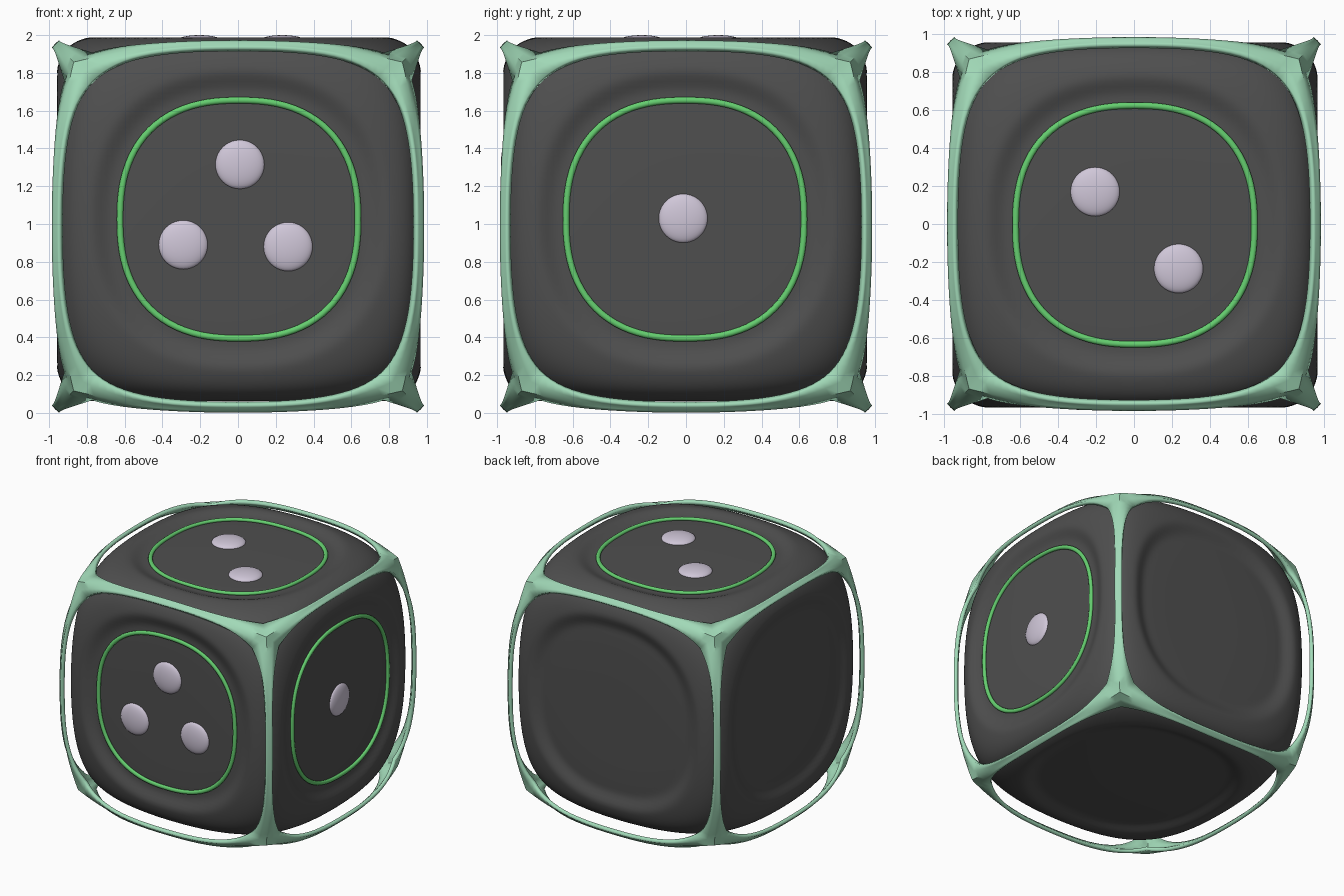
import bpy, bmesh, math
from mathutils import Vector, Matrix

if "Cube" in bpy.data.objects:
    bpy.data.objects.remove(bpy.data.objects["Cube"])

CENTRE = Vector((0.005, -0.005, 1.025))   # dark body centre
FRAME_CENTRE = Vector((0, 0, 0.987))      # cage centre
DISH_LEVEL = 0.943                        # distance of dished faces from body centre


def material(name, rgb):
    m = bpy.data.materials.new(name)
    m.diffuse_color = (*rgb, 1)
    m.use_nodes = True
    m.node_tree.nodes["Principled BSDF"].inputs["Base Color"].default_value = m.diffuse_color
    return m


charcoal = material("charcoal", (0.078, 0.078, 0.078))
mint = material("mint green", (0.36, 0.70, 0.48))
bright_green = material("bright green", (0.13, 0.62, 0.16))
lilac = material("pale lilac", (0.63, 0.57, 0.69))


def finish(bm, name, mat, angle=60):
    bmesh.ops.recalc_face_normals(bm, faces=bm.faces)
    mesh = bpy.data.meshes.new(name)
    bm.to_mesh(mesh)
    bm.free()
    mesh.materials.append(mat)
    ob = bpy.data.objects.new(name, mesh)
    bpy.context.collection.objects.link(ob)
    bpy.ops.object.select_all(action='DESELECT')
    ob.select_set(True)
    bpy.context.view_layer.objects.active = ob
    bpy.ops.object.shade_smooth_by_angle(angle=math.radians(angle))
    return ob


def basis(u, v, n):
    return Matrix((u, v, n)).transposed()


# Face axes: local u, v and outward normal
FACES = {
    "front": basis((1, 0, 0), (0, 0, 1), (0, -1, 0)),
    "right": basis((0, 1, 0), (0, 0, 1), (1, 0, 0)),
    "top": basis((1, 0, 0), (0, 1, 0), (0, 0, 1)),
    "back": basis((-1, 0, 0), (0, 0, 1), (0, 1, 0)),
    "left": basis((0, -1, 0), (0, 0, 1), (-1, 0, 0)),
    "bottom": basis((1, 0, 0), (0, -1, 0), (0, 0, -1)),
}

# Body: rounded cube with a shallow dish in every face
bm = bmesh.new()
bmesh.ops.create_cube(bm, size=2)
bmesh.ops.subdivide_edges(bm, edges=bm.edges[:], cuts=63, use_grid_fill=True)
for vert in bm.verts:
    p = vert.co.copy()
    f = sum(abs(c / 0.99) ** 12 for c in p) + (p.length / 1.42) ** 12
    q = p * f ** (-1 / 12)
    axis = max(range(3), key=lambda i: abs(p[i]))
    u, v = [abs(q[i]) for i in range(3) if i != axis]
    rho = (u ** 2.4 + v ** 2.4) ** (1 / 2.4)
    s = min(1, max(0, (0.80 - rho) / 0.13))
    depth = (0.99 - DISH_LEVEL) * s * s * (3 - 2 * s)
    q[axis] -= math.copysign(depth, q[axis])
    vert.co = q + CENTRE
finish(bm, "body", charcoal)

# Cage: bowed edge strips widening into webs at the corners
M = 32
steps = [-1 + 2 * i / M for i in range(M)]
outline = ([(t, -1, t) for t in steps] + [(1, t, t) for t in steps]
           + [(-t, 1, t) for t in steps] + [(-1, -t, t) for t in steps])
bm = bmesh.new()
for mat in FACES.values():
    rings = [[], [], []]
    for a, b, t in outline:
        bow = 0.968 - 0.098 * abs(t) ** 2.2
        ridge = Vector((a * (bow if abs(a) == 1 else 0.87),
                        b * (bow if abs(b) == 1 else 0.87), bow))
        k = 0.947 / (abs(a) ** 3.4 + abs(b) ** 3.4) ** (1 / 3.4)
        hole = Vector((a * k, b * k, 0.986 - 0.066 * abs(t) ** 2))
        for ring, p in zip(rings, (hole, (hole + ridge) / 2, ridge)):
            ring.append(bm.verts.new(mat @ p + FRAME_CENTRE))
    count = len(outline)
    for inner, outer in zip(rings, rings[1:]):
        for i in range(count):
            j = (i + 1) % count
            bm.faces.new((inner[i], inner[j], outer[j], outer[i]))
bmesh.ops.remove_doubles(bm, verts=bm.verts[:], dist=0.0005)
frame = finish(bm, "cage_frame", mint, 45)
# Make sure the strips face outward before thickening inward
face = max(frame.data.polygons, key=lambda f: f.center.z)
if face.normal.dot(face.center - FRAME_CENTRE) < 0:
    frame.data.flip_normals()
solid = frame.modifiers.new("thickness", 'SOLIDIFY')
solid.thickness = 0.03
solid.offset = -1


# Ring: rounded-square tube lying on a dished face
def add_ring(face):
    bm = bmesh.new()
    n, k = 96, 10
    loops = []
    for i in range(n):
        a = 2 * math.pi * i / n
        c, s = math.cos(a), math.sin(a)
        r = 0.63 / (abs(c) ** 2.4 + abs(s) ** 2.4) ** (1 / 2.4)
        loop = []
        for j in range(k):
            w = 2 * math.pi * j / k
            rr = r + 0.017 * math.cos(w)
            p = Vector((c * rr, s * rr, DISH_LEVEL + 0.014 * math.sin(w)))
            loop.append(bm.verts.new(FACES[face] @ p + CENTRE))
        loops.append(loop)
    for i in range(n):
        A, B = loops[i], loops[(i + 1) % n]
        for j in range(k):
            bm.faces.new((A[j], B[j], B[(j + 1) % k], A[(j + 1) % k]))
    finish(bm, face + "_ring", bright_green)


# Pip: flattened ball set into a dished face
def add_pip(face, index, u, v):
    bm = bmesh.new()
    bmesh.ops.create_uvsphere(bm, u_segments=40, v_segments=20, radius=1)
    for vert in bm.verts:
        x, y, z = vert.co
        p = Vector((u + 0.13 * x, v + 0.13 * y, DISH_LEVEL - 0.004 + 0.036 * z))
        vert.co = FACES[face] @ p + CENTRE
    finish(bm, f"{face}_pip_{index}", lilac)


PIPS = {
    "front": [(0.005, 0.29), (-0.295, -0.135), (0.26, -0.145)],
    "right": [(-0.01, 0.005)],
    "top": [(-0.21, 0.175), (0.23, -0.23)],
}
for face, spots in PIPS.items():
    add_ring(face)
    for i, (u, v) in enumerate(spots, 1):
        add_pip(face, i, u, v)
